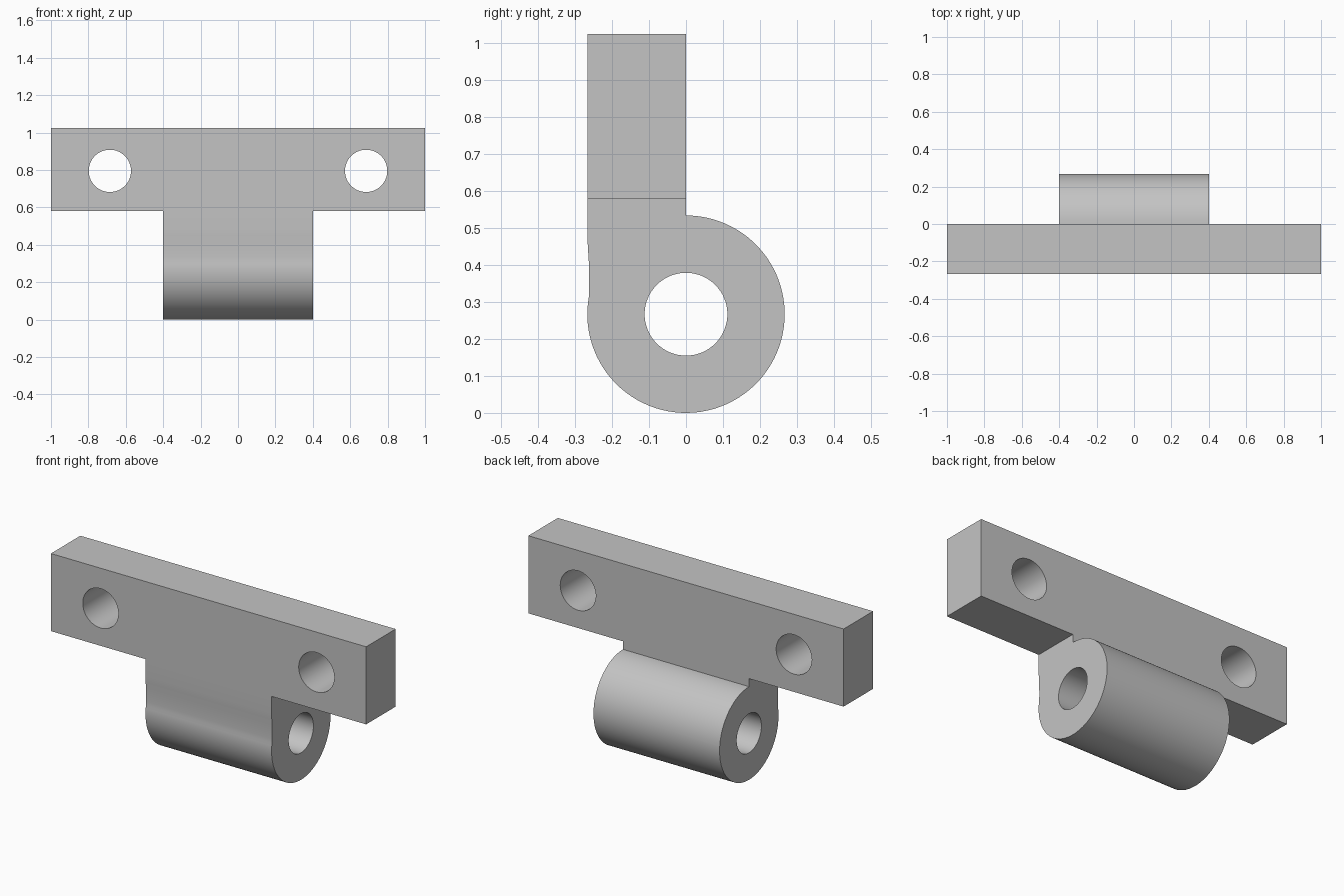
import bpy
import bmesh
from math import sin, cos, pi, radians
from mathutils import Matrix, Vector

old = bpy.data.objects.get("Cube")
if old:
    bpy.data.objects.remove(old, do_unlink=True)

R = 0.267            # knuckle radius, also plate thickness and axis height
TOP = 1.025
PLATE_BOTTOM = 0.58
HALF_KNUCKLE = 0.4

grey = bpy.data.materials.new("plain grey")
grey.use_nodes = True
colour = (0.55, 0.55, 0.55, 1)
grey.diffuse_color = colour
grey.node_tree.nodes["Principled BSDF"].inputs["Base Color"].default_value = colour


def add_object(name, bm):
    bmesh.ops.recalc_face_normals(bm, faces=bm.faces)
    mesh = bpy.data.meshes.new(name)
    bm.to_mesh(mesh)
    bm.free()
    mesh.materials.append(grey)
    obj = bpy.data.objects.new(name, mesh)
    bpy.context.collection.objects.link(obj)
    return obj


def box(name, centre, size):
    bm = bmesh.new()
    bmesh.ops.create_cube(bm, size=1, matrix=Matrix.Translation(centre) @ Matrix.Diagonal((*size, 1)))
    return add_object(name, bm)


def cylinder(name, centre, radius, length, axis):
    bm = bmesh.new()
    turn = Matrix.Rotation(pi / 2, 4, axis)
    bmesh.ops.create_cone(bm, cap_ends=True, segments=64, radius1=radius, radius2=radius,
                          depth=length, matrix=Matrix.Translation(centre) @ turn)
    return add_object(name, bm)


# Side profile: plate, shallow blend at the front, round knuckle
profile = [(0, TOP), (-R, TOP), (-R, 0.48), (-0.2655, 0.45), (-0.263, 0.41),
           (-0.262, 0.37), (-0.262, 0.335)]
start, end, steps = radians(170), radians(450), 72
for i in range(steps + 1):
    a = start + (end - start) * i / steps
    profile.append((R * cos(a), R + R * sin(a)))

bm = bmesh.new()
face = bm.faces.new([bm.verts.new((-1, y, z)) for y, z in profile])
swept = bmesh.ops.extrude_face_region(bm, geom=[face])["geom"]
bmesh.ops.translate(bm, vec=Vector((2, 0, 0)),
                    verts=[v for v in swept if isinstance(v, bmesh.types.BMVert)])
bracket = add_object("hinge_bracket", bm)

# Pin bore, plus the side notches and screw holes
cutters = [cylinder("pin_bore_cutter", (0, 0, R), 0.112, 3, 'Y')]
for side in (-1, 1):
    cutters.append(box("notch_cutter", (side * (HALF_KNUCKLE + 0.5), 0, PLATE_BOTTOM - 0.5), (1, 1, 1)))
    cutters.append(cylinder("screw_hole_cutter", (side * 0.685, -R / 2, 0.795), 0.113, 1, 'X'))

bpy.context.view_layer.objects.active = bracket
for cutter in cutters:
    cutter.hide_render = True
    cut = bracket.modifiers.new("cut", 'BOOLEAN')
    cut.operation = 'DIFFERENCE'
    cut.solver = 'EXACT'
    cut.object = cutter
    bpy.ops.object.modifier_apply(modifier=cut.name)
    bpy.data.objects.remove(cutter, do_unlink=True)

# Smooth the round surfaces, keep the corners sharp
bpy.ops.object.select_all(action='DESELECT')
bracket.select_set(True)
bpy.ops.object.shade_smooth_by_angle(angle=radians(30))
